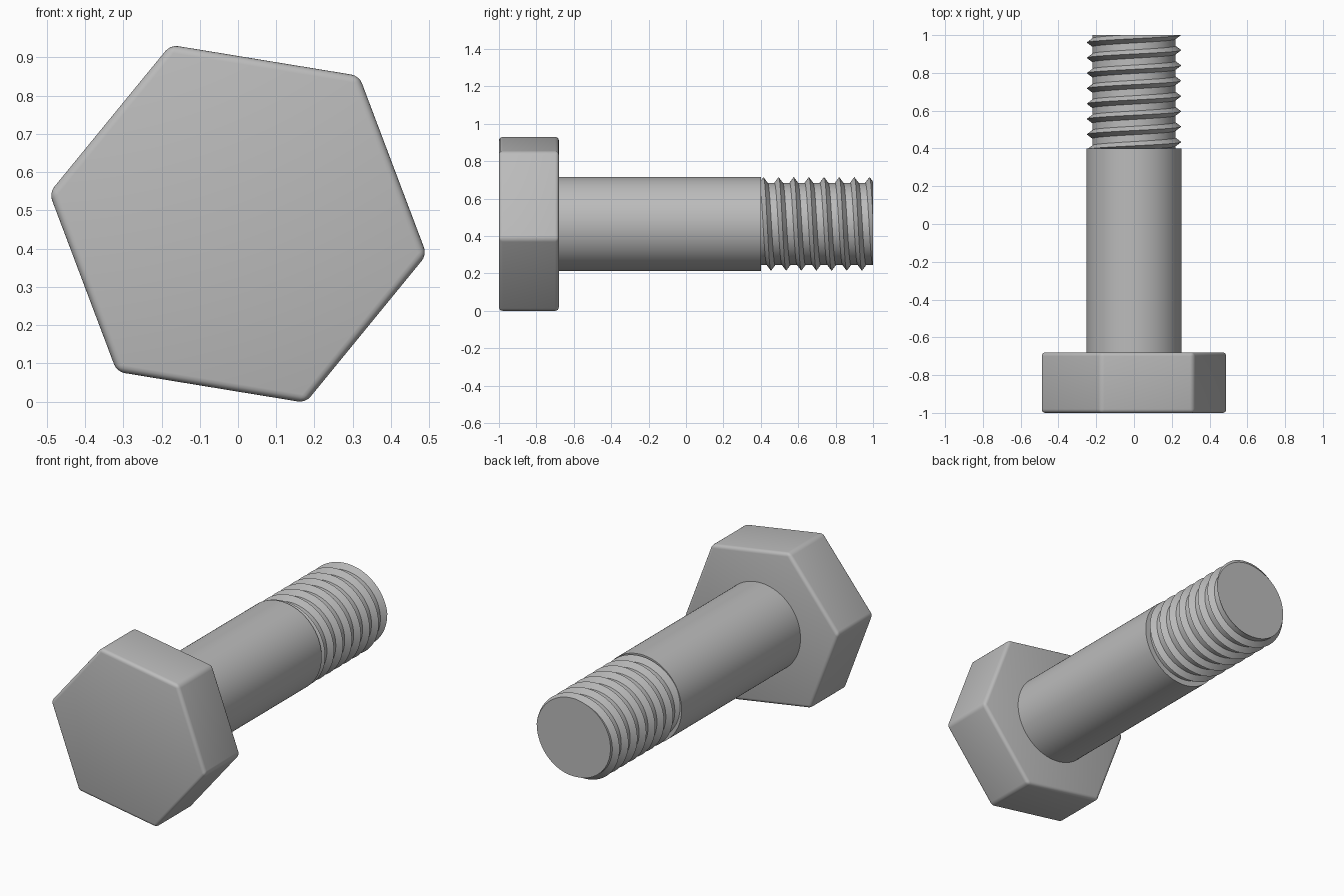
import bpy, bmesh
from math import sin, cos, pi, radians
from mathutils import Vector

cube = bpy.data.objects.get("Cube")
if cube:
    bpy.data.objects.remove(cube, do_unlink=True)

AXIS_Z = 0.465          # height of the bolt's centre line
HEAD_FRONT, HEAD_BACK = -1.0, -0.68
SHANK_END, BOLT_END = 0.4, 1.0

steel = bpy.data.materials.new("grey_steel")
steel.use_nodes = True
GREY = (0.5, 0.5, 0.5, 1)
steel.diffuse_color = GREY
steel.node_tree.nodes["Principled BSDF"].inputs["Base Color"].default_value = GREY


def finish(bm, name):
    """Turn a bmesh into a smooth-shaded steel object."""
    bmesh.ops.recalc_face_normals(bm, faces=bm.faces)
    mesh = bpy.data.meshes.new(name)
    bm.to_mesh(mesh)
    bm.free()
    mesh.materials.append(steel)
    obj = bpy.data.objects.new(name, mesh)
    bpy.context.collection.objects.link(obj)
    bpy.ops.object.select_all(action="DESELECT")
    obj.select_set(True)
    bpy.context.view_layer.objects.active = obj
    bpy.ops.object.shade_smooth_by_angle(angle=radians(30))
    return obj


def on_axis(radius, angle, y):
    """Point around the centre line; the angle runs from up towards +x."""
    return Vector((radius * sin(angle), y, AXIS_Z + radius * cos(angle)))


def prism(name, sides, radius, y0, y1, turn=0.0, bevel=0.0):
    bm = bmesh.new()
    angles = [turn + 2 * pi * i / sides for i in range(sides)]
    front = [bm.verts.new(on_axis(radius, a, y0)) for a in angles]
    back = [bm.verts.new(on_axis(radius, a, y1)) for a in angles]
    bm.faces.new(front)
    bm.faces.new(back)
    for i in range(sides):
        j = (i + 1) % sides
        bm.faces.new((front[i], front[j], back[j], back[i]))
    if bevel:
        bmesh.ops.bevel(bm, geom=bm.edges[:], offset=bevel, segments=4,
                        profile=0.5, affect="EDGES")
    return finish(bm, name)


def screw_thread(name, root, crest, pitch, ridge, crest_y, turns, steps=96):
    """Helical ridge with a flat root, trimmed square at the tip."""
    bm = bmesh.new()
    profile = [(-ridge / 2, root), (0, crest), (ridge / 2, root),
               (pitch - ridge / 2, root)]
    rows = []
    for i in range(turns * steps + 1):
        angle = 2 * pi * i / steps
        y = crest_y + pitch * i / steps
        rows.append([bm.verts.new(on_axis(r, angle, y + dy)) for dy, r in profile])
    for a, b in zip(rows, rows[1:]):
        for k in range(len(profile) - 1):
            bm.faces.new((a[k], a[k + 1], b[k + 1], b[k]))
    bmesh.ops.remove_doubles(bm, verts=bm.verts, dist=1e-5)
    # Trim the hidden start inside the shank, then trim and cap the tip
    for y, direction in ((SHANK_END - 0.01, -1), (BOLT_END, 1)):
        cut = bmesh.ops.bisect_plane(
            bm, geom=bm.verts[:] + bm.edges[:] + bm.faces[:], dist=1e-6,
            plane_co=(0, y, 0), plane_no=(0, direction, 0), clear_outer=True)
    rim = [e for e in cut["geom_cut"] if isinstance(e, bmesh.types.BMEdge)]
    bmesh.ops.edgeloop_fill(bm, edges=rim)
    return finish(bm, name)


# Rounded hexagonal head
prism("hex_head", 6, 0.5, HEAD_FRONT, HEAD_BACK, turn=radians(39.3), bevel=0.02)

# Plain shank
prism("shank", 96, 0.252, HEAD_BACK - 0.02, SHANK_END)

# Right-handed thread
PITCH = 0.081
screw_thread("thread", root=0.22, crest=0.25, pitch=PITCH, ridge=0.045,
             crest_y=0.414 - 2 * PITCH, turns=11)
